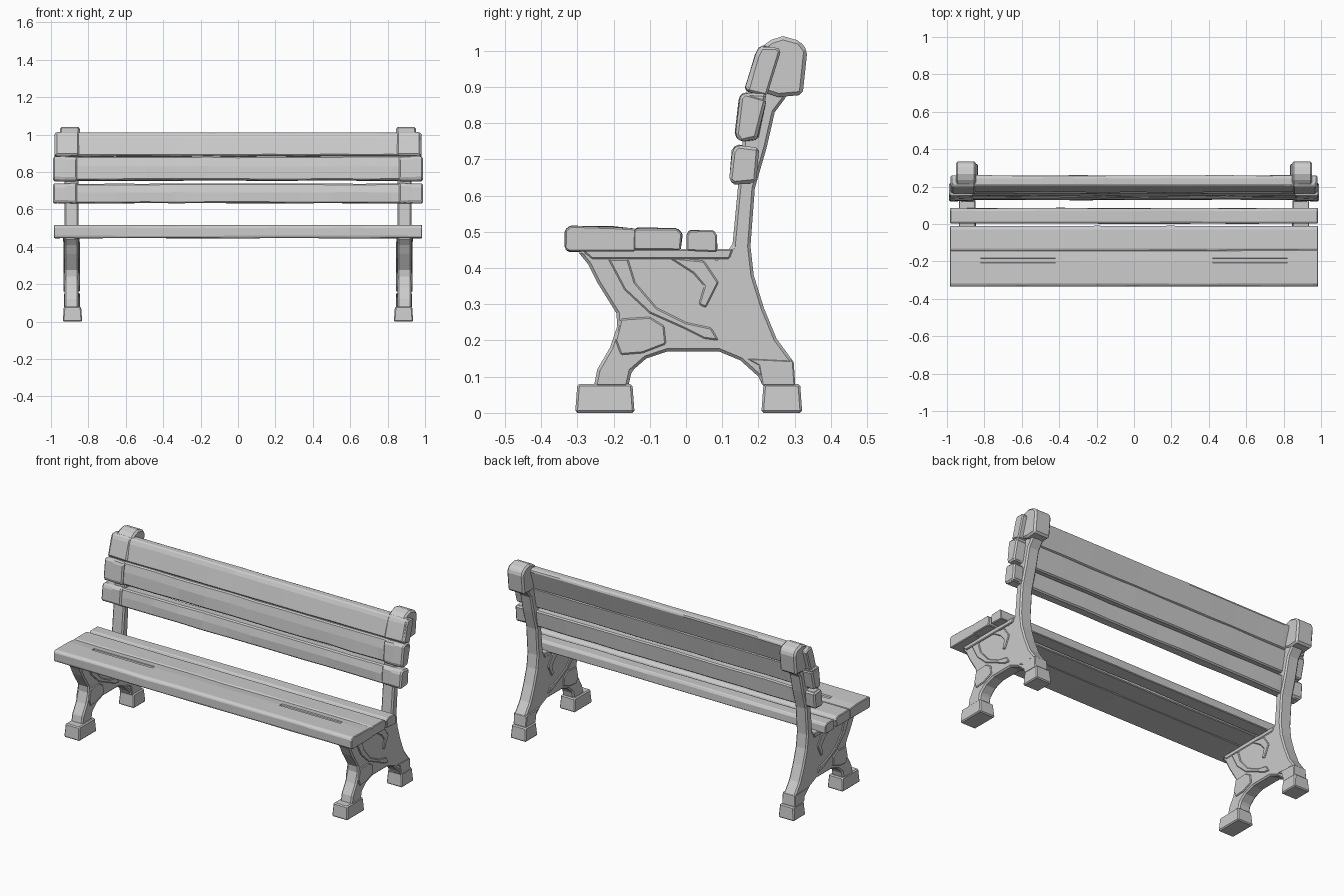
import bpy, bmesh, random
from mathutils import Vector

random.seed(4)


def finish(bm, name, bevel=0.0, mirror=False):
    bmesh.ops.recalc_face_normals(bm, faces=bm.faces)
    mesh = bpy.data.meshes.new(name)
    bm.to_mesh(mesh)
    bm.free()
    ob = bpy.data.objects.new(name, mesh)
    bpy.context.collection.objects.link(ob)
    if bevel:
        m = ob.modifiers.new("Bevel", 'BEVEL')
        m.width = bevel
        m.segments = 1
        m.limit_method = 'ANGLE'
        m.angle_limit = 0.6
    if mirror:
        m = ob.modifiers.new("Mirror", 'MIRROR')
        m.use_axis[0] = True
        m.use_mirror_merge = False
    return ob


def prism(name, pts, x0, x1, bevel=0.008, mirror=True, steps=1, rough=0.0):
    """Extrude a (y, z) profile along x, optionally with hand-hewn unevenness."""
    bm = bmesh.new()
    rings = []
    for i in range(steps + 1):
        x = x0 + (x1 - x0) * i / steps
        rings.append([bm.verts.new((x, y + random.uniform(-rough, rough),
                                    z + random.uniform(-rough, rough))) for y, z in pts])
    n = len(pts)
    for a, b in zip(rings, rings[1:]):
        for k in range(n):
            bm.faces.new((a[k], a[(k + 1) % n], b[(k + 1) % n], b[k]))
    bm.faces.new(rings[0])
    bm.faces.new(rings[-1])
    return finish(bm, name, bevel, mirror)


def foot(name, y0, y1, x0=0.833, x1=0.937, top=0.08):
    bm = bmesh.new()
    bmesh.ops.create_cube(bm, size=1)
    for v in bm.verts:
        inset = 0.006 if v.co.z > 0 else 0
        v.co = Vector(((x0 + x1) / 2 + v.co.x * (x1 - x0 - 2 * inset),
                       (y0 + y1) / 2 + v.co.y * (y1 - y0 - 2 * inset),
                       top if v.co.z > 0 else 0))
    return finish(bm, name, 0.006, True)


# Cast side frame: arched legs, seat support and back post in one profile
frame = [(-0.30, 0.447), (-0.27, 0.41), (-0.245, 0.36), (-0.192, 0.275), (-0.19, 0.24),
         (-0.21, 0.18), (-0.245, 0.12), (-0.255, 0.07), (-0.16, 0.07), (-0.15, 0.115),
         (-0.11, 0.15), (-0.05, 0.17), (0.09, 0.17), (0.15, 0.145), (0.20, 0.10),
         (0.215, 0.07), (0.302, 0.07), (0.294, 0.145), (0.25, 0.205), (0.215, 0.29),
         (0.187, 0.38), (0.178, 0.46), (0.19, 0.62), (0.222, 0.73), (0.245, 0.83),
         (0.275, 0.87), (0.28, 0.96), (0.21, 0.96), (0.16, 0.78), (0.145, 0.64),
         (0.128, 0.46), (0.085, 0.43), (0.07, 0.447)]
prism("side_frame", frame, 0.852, 0.928)

# Relief on the frame faces
reliefs = {
    "frame_scroll": [(-0.16, 0.425), (-0.14, 0.36), (-0.08, 0.29), (0.0, 0.25), (0.07, 0.235),
                     (0.09, 0.20), (0.05, 0.205), (-0.01, 0.235), (-0.10, 0.275),
                     (-0.17, 0.34), (-0.215, 0.425)],
    "leg_scroll": [(-0.18, 0.26), (-0.10, 0.265), (-0.06, 0.24), (-0.055, 0.19),
                   (-0.12, 0.165), (-0.18, 0.16), (-0.195, 0.20)],
    "frame_leaf": [(-0.05, 0.43), (0.05, 0.42), (0.09, 0.36), (0.055, 0.29), (0.035, 0.30),
                   (0.05, 0.35), (0.02, 0.385)],
}
for name, pts in reliefs.items():
    prism(name, pts, 0.846, 0.934, 0.004)

# Seat rail and rear ankle collar
prism("seat_rail", [(-0.29, 0.452), (-0.26, 0.425), (0.12, 0.425), (0.13, 0.452)],
      0.848, 0.936, 0.004)
prism("rear_ankle", [(0.20, 0.13), (0.21, 0.075), (0.302, 0.075), (0.297, 0.145), (0.16, 0.152)],
      0.845, 0.93, 0.004)

# Feet
foot("front_foot", -0.306, -0.142)
foot("rear_foot", 0.208, 0.321)

# Post heads
prism("post_head", [(0.215, 0.885), (0.255, 0.872), (0.322, 0.878), (0.335, 1.0), (0.315, 1.027),
                    (0.268, 1.04), (0.235, 1.03), (0.205, 1.008)], 0.845, 0.953, 0.01)

# Seat slats
front = prism("front_seat_slat", [(-0.334, 0.455), (-0.325, 0.445), (-0.14, 0.447), (-0.14, 0.508),
                                  (-0.20, 0.514), (-0.32, 0.516), (-0.334, 0.505)],
              -0.985, 0.985, 0.004, False, 10, 0.0015)
prism("middle_seat_slat", [(-0.145, 0.45), (-0.015, 0.45), (-0.01, 0.495), (-0.025, 0.509),
                           (-0.135, 0.511), (-0.145, 0.50)], -0.985, 0.985, 0.004, False, 10, 0.0015)
prism("rear_seat_slat", [(0.002, 0.447), (0.086, 0.445), (0.084, 0.49), (0.075, 0.504),
                         (0.01, 0.504), (0.002, 0.49)], -0.983, 0.983, 0.004, False, 10, 0.0015)

# Worn grooves in the front seat slat
groove = prism("seat_groove_cutter", [(-0.215, 0.53), (-0.205, 0.507), (-0.185, 0.507), (-0.175, 0.53)],
               0.42, 0.82, 0)
groove.hide_render = True
groove.hide_viewport = True
cut = front.modifiers.new("Grooves", 'BOOLEAN')
cut.operation = 'DIFFERENCE'
cut.object = groove

# Back slats
prism("lower_back_slat", [(0.128, 0.632), (0.185, 0.632), (0.196, 0.735), (0.142, 0.738), (0.13, 0.69)],
      -0.985, 0.985, 0.007, False, 12, 0.002)
prism("middle_back_slat", [(0.145, 0.757), (0.195, 0.752), (0.222, 0.88), (0.165, 0.884), (0.152, 0.83)],
      -0.985, 0.985, 0.007, False, 12, 0.002)
prism("top_back_slat", [(0.168, 0.888), (0.222, 0.876), (0.262, 1.0), (0.25, 1.01), (0.208, 1.01),
                        (0.195, 0.985)], -0.98, 0.98, 0.006, False, 12, 0.0015)

# Lumpy clamps wrapped round the slat ends
prism("lower_clamp", [(0.12, 0.64), (0.135, 0.63), (0.192, 0.636), (0.20, 0.73), (0.14, 0.742),
                      (0.128, 0.725)], 0.86, 0.99, 0.01, True, 2, 0.003)
prism("middle_clamp", [(0.136, 0.765), (0.15, 0.75), (0.198, 0.755), (0.222, 0.865), (0.16, 0.885),
                       (0.148, 0.87)], 0.86, 0.988, 0.01, True, 2, 0.003)
prism("top_clamp", [(0.162, 0.89), (0.205, 0.875), (0.26, 0.985), (0.245, 1.01), (0.205, 1.012),
                    (0.192, 0.99)], 0.85, 0.975, 0.008, True, 2, 0.003)
